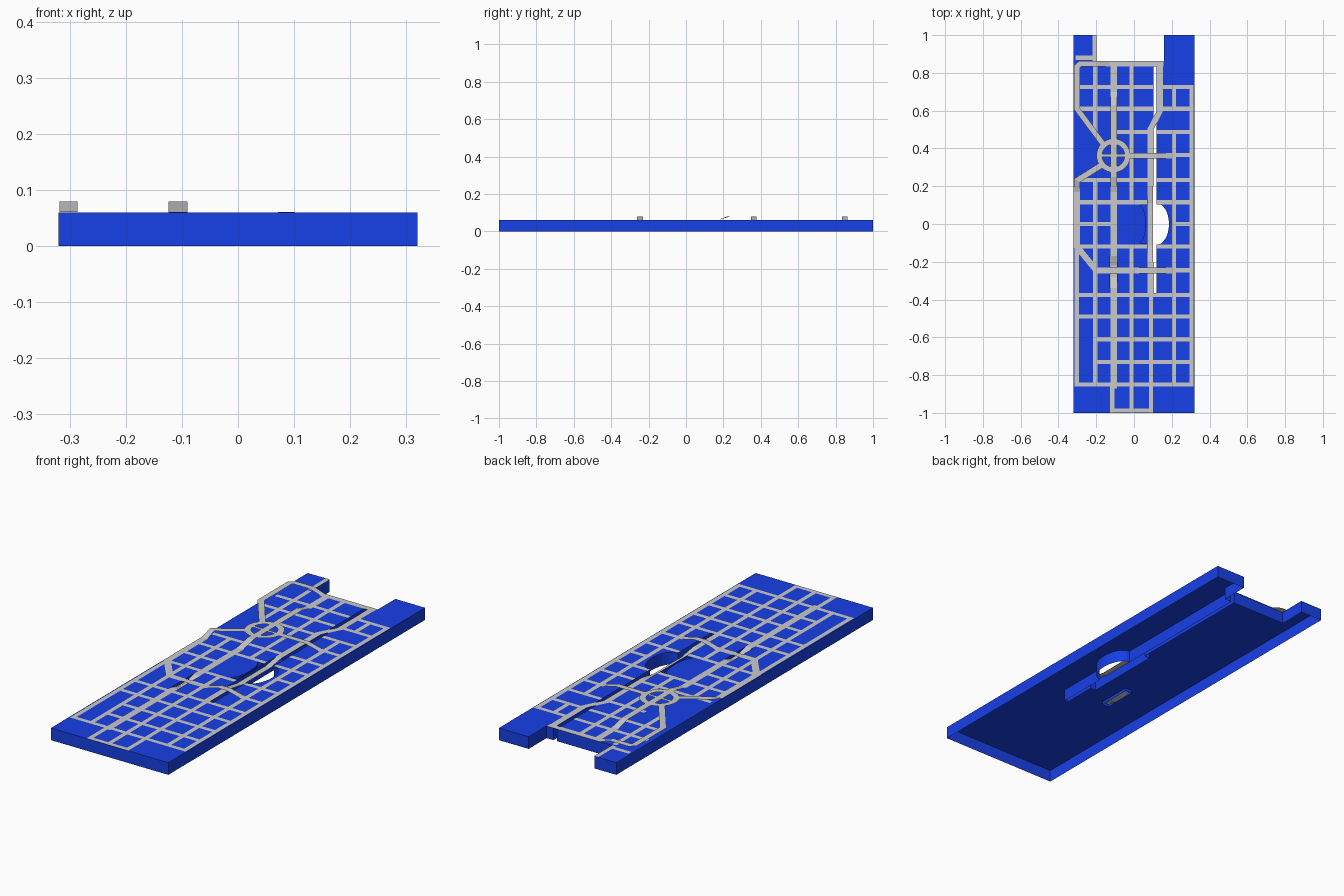
import bpy, bmesh, math
from mathutils import Vector

if "Cube" in bpy.data.objects:
    bpy.data.objects.remove(bpy.data.objects["Cube"])

TOP = 0.06     # ground level
ROAD = 0.0605  # street level
G = 0.0609     # main roads at ground level
HIGH = 0.08    # raised road level


def material(name, color):
    m = bpy.data.materials.new(name)
    m.diffuse_color = (*color, 1)
    m.use_nodes = True
    m.node_tree.nodes["Principled BSDF"].inputs["Base Color"].default_value = m.diffuse_color
    return m


BLUE = material("ground_blue", (0.009, 0.053, 0.82))
GREY = material("road_grey", (0.59, 0.59, 0.59))


def finish(bm, name, mat):
    me = bpy.data.meshes.new(name)
    bm.to_mesh(me)
    bm.free()
    me.materials.append(mat)
    ob = bpy.data.objects.new(name, me)
    bpy.context.collection.objects.link(ob)
    return ob


def walls(bm, loop, z_low, z_high):
    """Vertical sheet around a closed loop; returns its top edges and low verts."""
    top = [bm.verts.new((x, y, z_high)) for x, y in loop]
    low = [bm.verts.new((x, y, z_low)) for x, y in loop]
    n = len(loop)
    for i in range(n):
        j = (i + 1) % n
        bm.faces.new((low[i], low[j], top[j], top[i]))
    return [bm.edges.get((top[i], top[(i + 1) % n])) for i in range(n)], low


def ribbon(name, points, width):
    """Flat road following a path, with mitred corners, facing up."""
    pts = [Vector(p) for p in points]
    bm = bmesh.new()
    pairs = []
    for i, p in enumerate(pts):
        dirs = []
        if i > 0:
            dirs.append((p - pts[i - 1]).xy.normalized())
        if i < len(pts) - 1:
            dirs.append((pts[i + 1] - p).xy.normalized())
        t = sum(dirs, Vector((0, 0))).normalized()
        side = Vector((-t.y, t.x, 0)) * (width / 2 / max(0.5, t.dot(dirs[0])))
        pairs.append((bm.verts.new(p + side), bm.verts.new(p - side)))
    for a, b in zip(pairs, pairs[1:]):
        bm.faces.new((a[0], a[1], b[1], b[0]))
    return finish(bm, name, GREY)


# Open-bottomed ground shell with notch, canal, basin and tunnel slot
basin = [(0.12 + 0.065 * math.cos(a), 0.11 * math.sin(a))
         for a in (math.pi / 2 - math.pi * k / 16 for k in range(17))]
outline = ([(-0.32, -1), (0.32, -1), (0.32, 1), (0.158, 1), (0.158, 0.86), (0.12, 0.86)]
           + basin
           + [(0.12, -0.37), (0.102, -0.37), (0.102, -0.2), (0.072, -0.2), (0.072, 0.2),
              (0.102, 0.2), (0.102, 0.86), (-0.2, 0.86), (-0.2, 1), (-0.32, 1)])
slot = [(-0.127, -0.34), (-0.127, -0.17), (-0.09, -0.17), (-0.09, -0.34)]
arc = [(0.03 + 0.033 * math.cos(a), 0.1 * math.sin(a))
       for a in (-math.pi / 2 + math.pi * k / 8 for k in range(9))]
crescent = arc + [(0.068, 0.1), (0.068, -0.1)]

bm = bmesh.new()
edges = walls(bm, outline, 0, TOP)[0]
edges += walls(bm, slot, 0.045, TOP)[0]
rim, low = walls(bm, crescent, 0.045, TOP)
edges += rim
bmesh.ops.triangle_fill(bm, use_beauty=True, edges=edges, normal=(0, 0, 1))
floor = bm.faces.new(low)
floor.normal_update()
if floor.normal.z < 0:
    floor.normal_flip()
finish(bm, "ground_shell", BLUE)

# Street grid: (y, x start, x end) and (x, y start, y end)
across = [(0.725, -0.3, 0.1), (0.725, 0.14, 0.315), (0.61, -0.29, 0.1), (0.61, 0.14, 0.315),
          (0.487, -0.12, 0.085), (0.487, 0.12, 0.315), (0.365, 0.19, 0.315),
          (0.233, -0.3, 0.1), (0.233, 0.12, 0.315), (0.115, -0.3, 0.07), (0.115, 0.12, 0.315),
          (0, -0.3, -0.12), (0, 0.2, 0.315), (-0.12, -0.3, 0.07), (-0.12, 0.12, 0.315),
          (-0.245, 0.19, 0.315), (-0.375, -0.31, 0.315), (-0.49, -0.31, 0.315),
          (-0.61, -0.2, 0.315), (-0.73, -0.2, 0.315), (-0.85, -0.31, 0.315),
          (-0.988, -0.125, 0.1), (0.88, -0.31, -0.2)]
along = [(-0.303, -0.86, -0.12), (-0.205, -0.86, 0.24), (-0.205, 0.47, 0.85),
         (-0.21, 0.86, 1), (-0.115, -1, -0.85), (-0.013, -1, -0.12), (-0.013, 0.11, 0.85),
         (0.09, -1, -0.2), (0.212, -0.86, 0.49), (0.212, 0.6, 0.73), (0.305, -0.86, 0.73)]
for k, (y, x0, x1) in enumerate(across):
    ribbon(f"cross_street_{k}", [(x0, y, ROAD), (x1, y, ROAD)], 0.022)
for k, (x, y0, y1) in enumerate(along):
    ribbon(f"long_street_{k}", [(x, y0, ROAD), (x, y1, ROAD)], 0.022)

# Canal road dips beside the basin, then crosses the canal
ribbon("canal_road", [(0.086, -0.37, G), (0.086, -0.2, G), (0.086, -0.11, 0.045),
                      (0.086, 0.11, 0.045), (0.086, 0.2, G), (0.086, 0.5, G),
                      (0.138, 0.6, G), (0.138, 0.85, G)], 0.03)

# North-south main road with tunnel dip and ramps either side of the roundabout
ribbon("main_road", [(-0.107, -0.87, G), (-0.107, -0.34, G), (-0.107, -0.28, 0.045),
                     (-0.107, -0.22, 0.045), (-0.107, -0.17, G), (-0.107, 0.17, G),
                     (-0.107, 0.25, HIGH), (-0.107, 0.63, HIGH), (-0.107, 0.7, G),
                     (-0.107, 0.85, G)], 0.034)

# Raised roads
ribbon("north_raised_road", [(0.155, 0.848, G), (-0.13, 0.848, G), (-0.19, 0.848, HIGH),
                             (-0.285, 0.848, HIGH), (-0.302, 0.832, HIGH),
                             (-0.302, 0.61, HIGH), (-0.165, 0.425, HIGH)], 0.03)
ribbon("west_raised_road", [(-0.175, 0.31, HIGH), (-0.302, 0.23, HIGH), (-0.302, 0.17, G),
                            (-0.302, -0.12, G), (-0.2, -0.245, G), (0, -0.245, G),
                            (0.07, -0.245, HIGH), (0.12, -0.245, HIGH),
                            (0.2, -0.245, G)], 0.032)
ribbon("east_raised_road", [(-0.03, 0.362, HIGH), (0.12, 0.362, HIGH), (0.2, 0.362, G)], 0.03)
ribbon("roundabout_crossing", [(-0.17, 0.362, HIGH), (-0.05, 0.362, HIGH)], 0.016)

# Roundabout ring
bm = bmesh.new()
N = 32
rings = [[bm.verts.new((-0.109 + r * math.cos(2 * math.pi * k / N),
                        0.362 + r * math.sin(2 * math.pi * k / N), HIGH + 0.0004))
          for k in range(N)] for r in (0.06, 0.09)]
for k in range(N):
    j = (k + 1) % N
    bm.faces.new((rings[0][k], rings[1][k], rings[1][j], rings[0][j]))
finish(bm, "roundabout_ring", GREY)
